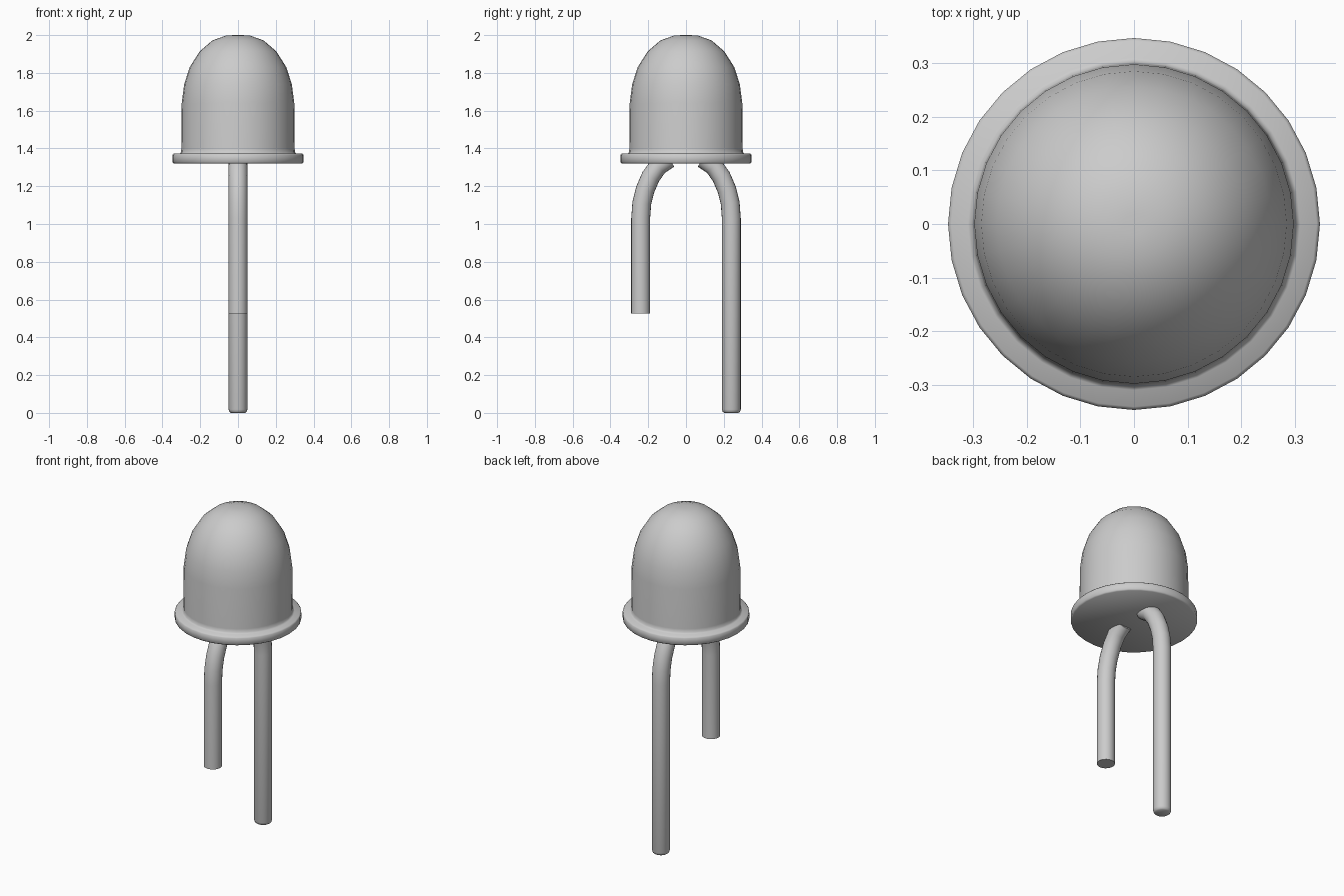
import bpy, bmesh, math
from mathutils import Vector

cube = bpy.data.objects.get("Cube")
if cube:
    bpy.data.objects.remove(cube, do_unlink=True)

grey = bpy.data.materials.new("plain grey")
grey.use_nodes = True
colour = (0.6, 0.6, 0.6, 1)
grey.diffuse_color = colour
grey.node_tree.nodes["Principled BSDF"].inputs["Base Color"].default_value = colour


def tube(name, path, sides, smooth_angle):
    """Sweep a circle along (y, z, radius) points and cap both ends."""
    bm = bmesh.new()
    rings = []
    for i, (y, z, r) in enumerate(path):
        a, b = path[max(i - 1, 0)], path[min(i + 1, len(path) - 1)]
        tangent = Vector((0, b[0] - a[0], b[1] - a[1]))
        if tangent.length < 1e-6:
            tangent = Vector((0, 0, 1))
        tangent.normalize()
        side = Vector((1, 0, 0))
        across = tangent.cross(side)
        ring = []
        for k in range(sides):
            t = math.tau * k / sides
            ring.append(bm.verts.new(Vector((0, y, z)) + r * (side * math.cos(t) + across * math.sin(t))))
        rings.append(ring)
    for low, high in zip(rings, rings[1:]):
        for k in range(sides):
            n = (k + 1) % sides
            bm.faces.new((low[k], low[n], high[n], high[k]))
    bm.faces.new(rings[0])
    bm.faces.new(rings[-1])
    bmesh.ops.recalc_face_normals(bm, faces=bm.faces)
    mesh = bpy.data.meshes.new(name)
    bm.to_mesh(mesh)
    bm.free()
    mesh.materials.append(grey)
    obj = bpy.data.objects.new(name, mesh)
    bpy.context.collection.objects.link(obj)
    bpy.ops.object.select_all(action="DESELECT")
    obj.select_set(True)
    bpy.context.view_layer.objects.active = obj
    bpy.ops.object.shade_smooth_by_angle(angle=math.radians(smooth_angle))
    return obj


# Domed lens with its base flange, as one turned profile
profile = [(0.34, 1.32), (0.347, 1.327), (0.347, 1.365), (0.341, 1.372),
           (0.31, 1.372), (0.302, 1.38), (0.3, 1.40), (0.298, 1.64),
           (0.285, 1.74), (0.256, 1.83), (0.203, 1.914), (0.135, 1.972),
           (0.065, 1.997), (0.02, 2.0)]
tube("lens", [(0, z, r) for r, z in profile], 32, 50)

# Upper bend shared by both wire legs, mirrored front to back
bend = [(0.24, 1.03), (0.234, 1.11), (0.217, 1.18), (0.187, 1.25),
        (0.147, 1.306), (0.09, 1.345)]


def leg(name, direction, foot):
    path = foot + [(y, z, 0.05) for y, z in bend]
    tube(name, [(direction * y, z, r) for y, z, r in path], 20, 50)


# Long leg has a rounded foot, short leg is cut square
leg("long_leg", 1, [(0.24, 0, 0.038), (0.24, 0.006, 0.046), (0.24, 0.018, 0.05)])
leg("short_leg", -1, [(0.24, 0.525, 0.05)])
